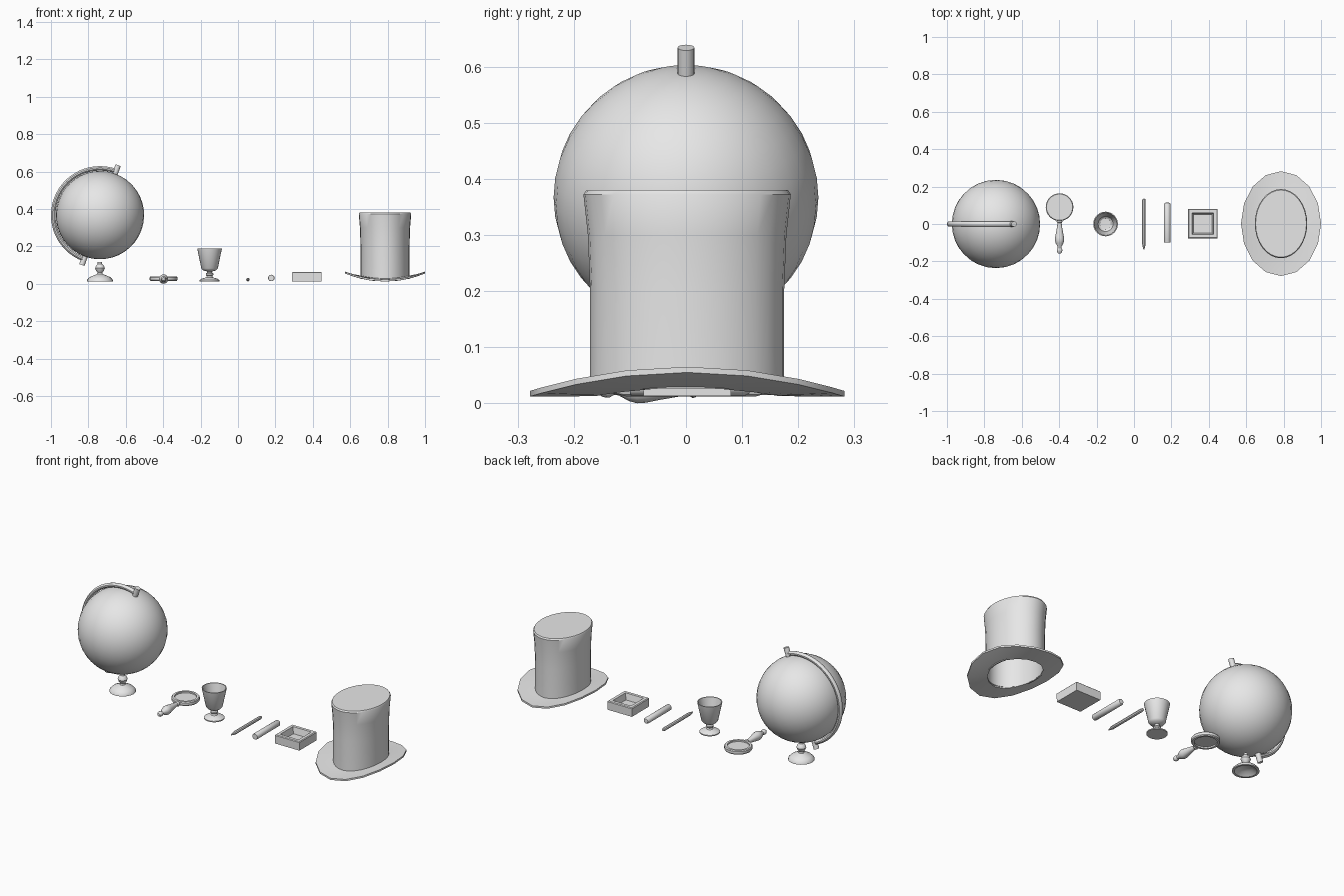
import bpy, bmesh, math
from mathutils import Matrix, Vector

if "Cube" in bpy.data.objects:
    bpy.data.objects.remove(bpy.data.objects["Cube"])

grey = bpy.data.materials.new("plain grey")
grey.use_nodes = True
COLOUR = (0.8, 0.8, 0.8, 1)
grey.diffuse_color = COLOUR
grey.node_tree.nodes["Principled BSDF"].inputs["Base Color"].default_value = COLOUR


def finish(name, bm, matrix):
    """Turn a bmesh into a shaded, placed object."""
    bm.transform(matrix)
    bmesh.ops.recalc_face_normals(bm, faces=bm.faces)
    mesh = bpy.data.meshes.new(name)
    bm.to_mesh(mesh)
    bm.free()
    mesh.materials.append(grey)
    obj = bpy.data.objects.new(name, mesh)
    bpy.context.collection.objects.link(obj)
    bpy.ops.object.select_all(action='DESELECT')
    obj.select_set(True)
    bpy.context.view_layer.objects.active = obj
    bpy.ops.object.shade_smooth_by_angle(angle=math.radians(35))


def lathe(name, profile, matrix, segments=24, closed=False, shape=(1, 1), bend=None):
    """Spin (radius, height) points around z; shape squashes to an ellipse."""
    bm = bmesh.new()
    rings = []
    for r, z in profile:
        if r == 0:
            rings.append([bm.verts.new((0, 0, z))] * segments)
            continue
        ring = []
        for i in range(segments):
            a = math.tau * i / segments
            x, y = r * shape[0] * math.cos(a), r * shape[1] * math.sin(a)
            ring.append(bm.verts.new((x, y, z + (bend(x) if bend else 0))))
        rings.append(ring)
    pairs = list(zip(rings, rings[1:]))
    if closed:
        pairs.append((rings[-1], rings[0]))
    for low, high in pairs:
        for i in range(segments):
            j = (i + 1) % segments
            corners = list(dict.fromkeys((low[i], low[j], high[j], high[i])))
            bm.faces.new(corners)
    finish(name, bm, matrix)


def at(x, y, z):
    return Matrix.Translation((x, y, z))


# Globe: tilted ball, half-ring arm with end pegs, turned foot
GLOBE_X = -0.738
tilted = at(GLOBE_X, 0, 0.367) @ Matrix.Rotation(math.radians(20), 4, 'Y')
bm = bmesh.new()
bmesh.ops.create_uvsphere(bm, u_segments=32, v_segments=20, radius=0.236)
finish("globe_ball", bm, tilted)

bm = bmesh.new()
STEPS, SIDES = 28, 10
rings = []
for i in range(STEPS + 1):
    a = math.pi / 2 + math.pi * i / STEPS
    out = Vector((math.cos(a), 0, math.sin(a)))
    rings.append([bm.verts.new(out * (0.25 + 0.012 * math.cos(b)) + Vector((0, 0.014 * math.sin(b), 0)))
                  for b in (math.tau * k / SIDES for k in range(SIDES))])
for a, b in zip(rings, rings[1:]):
    for k in range(SIDES):
        n = (k + 1) % SIDES
        bm.faces.new((a[k], a[n], b[n], b[k]))
bm.faces.new(rings[0])
bm.faces.new(rings[-1])
finish("globe_arm", bm, tilted)

for name, side in (("globe_top_peg", 1), ("globe_bottom_peg", -1)):
    lathe(name, [(0, 0.23 * side), (0.015, 0.23 * side), (0.015, 0.284 * side), (0, 0.284 * side)],
          tilted, 16)

lathe("globe_foot", [(0, 0.035), (0.035, 0.03), (0.058, 0.013), (0.07, 0.013), (0.068, 0.022),
                     (0.054, 0.036), (0.03, 0.046), (0.015, 0.052), (0.013, 0.06), (0.02, 0.068),
                     (0.026, 0.083), (0.021, 0.097), (0.012, 0.105), (0.012, 0.115), (0, 0.115)],
      at(GLOBE_X, 0, 0))

# Magnifying glass: rim, lens and turned handle lying along y
LENS_X, LENS_Y, LENS_Z = -0.398, 0.09, 0.027
lathe("magnifier_rim", [(0.058, -0.012), (0.07, -0.012), (0.074, -0.007), (0.074, 0.007),
                        (0.07, 0.012), (0.058, 0.012)],
      at(LENS_X, LENS_Y, LENS_Z), 32, closed=True)
lathe("magnifier_lens", [(0, -0.004), (0.06, -0.004), (0.06, 0.004), (0, 0.004)],
      at(LENS_X, LENS_Y, LENS_Z), 32)
lathe("magnifier_handle", [(0, 0), (0.014, 0), (0.016, 0.006), (0.011, 0.013), (0.013, 0.03),
                           (0.019, 0.065), (0.024, 0.09), (0.025, 0.105), (0.021, 0.12),
                           (0.011, 0.138), (0.01, 0.146), (0.015, 0.155), (0.014, 0.166),
                           (0.008, 0.175), (0, 0.177)],
      at(LENS_X, 0.018, 0.025) @ Matrix.Rotation(math.pi / 2, 4, 'X'), 16)

# Goblet with hollow bowl
lathe("goblet", [(0, 0.013), (0.054, 0.013), (0.054, 0.019), (0.04, 0.028), (0.018, 0.034),
                 (0.014, 0.041), (0.02, 0.048), (0.02, 0.055), (0.013, 0.06), (0.014, 0.066),
                 (0.034, 0.071), (0.044, 0.082), (0.066, 0.188), (0.061, 0.188),
                 (0.04, 0.088), (0.03, 0.08), (0, 0.078)], at(-0.152, 0, 0))

# Pencil, point toward the front
lathe("pencil", [(0, 0), (0.003, 0), (0.0095, 0.028), (0.0095, 0.262), (0.007, 0.27), (0, 0.272)],
      at(0.053, -0.136, 0.022) @ Matrix.Rotation(-math.pi / 2, 4, 'X'), 8)

# Round stick
lathe("round_stick", [(0, 0), (0.016, 0), (0.0175, 0.003), (0.0175, 0.206), (0.013, 0.213), (0, 0.215)],
      at(0.178, -0.1, 0.031) @ Matrix.Rotation(-math.pi / 2, 4, 'X'), 16)

# Square tray: stacked square outlines around a sunken floor
bm = bmesh.new()
loops = [[bm.verts.new((sx * h, sy * h, z)) for sx, sy in ((-1, -1), (1, -1), (1, 1), (-1, 1))]
         for h, z in ((0.078, 0.013), (0.079, 0.06), (0.075, 0.064), (0.058, 0.064), (0.05, 0.028))]
for low, high in zip(loops, loops[1:]):
    for i in range(4):
        j = (i + 1) % 4
        bm.faces.new((low[i], low[j], high[j], high[i]))
bm.faces.new(loops[0])
bm.faces.new(loops[-1])
finish("square_tray", bm, at(0.368, 0.002, 0))

# Top hat: hollow oval crown and a brim that curls up at the sides
HAT = at(0.786, 0.002, 0)


def curl(x):
    return 0.043 * (x / 0.214) ** 2


lathe("hat_crown", [(0, 0.37), (0.133, 0.37), (0.127, 0.3), (0.124, 0.2), (0.124, 0.025),
                    (0.131, 0.025), (0.131, 0.2), (0.134, 0.3), (0.14, 0.372), (0.136, 0.38),
                    (0, 0.38)], HAT, 32, shape=(1, 1.32))
lathe("hat_brim", [(0.124, 0.013), (0.17, 0.012), (0.214, 0.012), (0.214, 0.022), (0.17, 0.024),
                   (0.131, 0.028)], HAT, 16, closed=True, shape=(1, 1.31), bend=curl)
